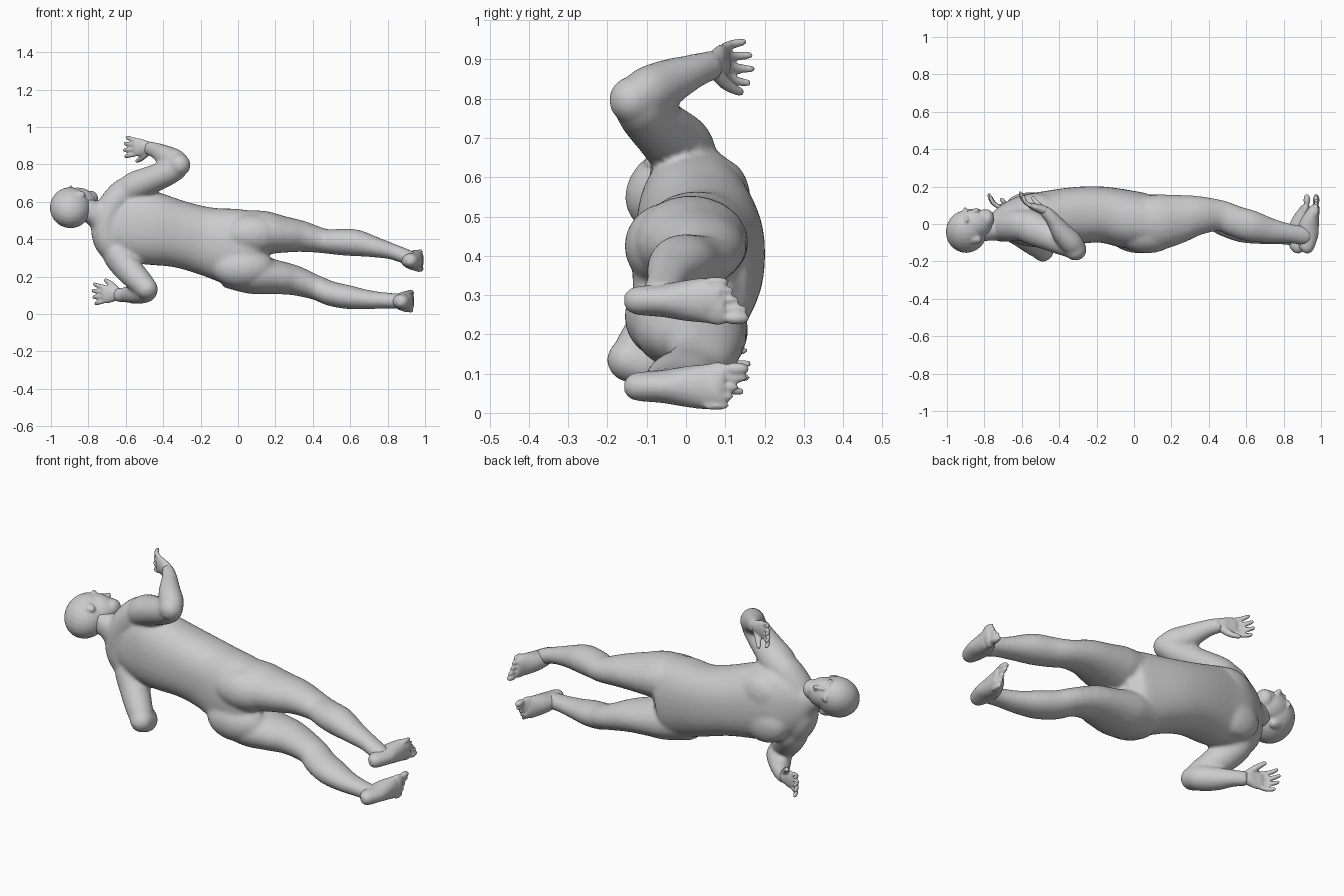
import bpy, bmesh, math
from mathutils import Vector, Matrix

bm = bmesh.new()


def spline(pts, n=4):
    """Catmull-Rom through tuples of any length."""
    P = [Vector(p) for p in pts]
    P = [P[0] * 2 - P[1]] + P + [P[-1] * 2 - P[-2]]
    out = []
    for i in range(1, len(P) - 2):
        a, b, c, d = P[i - 1:i + 3]
        for k in range(n):
            t = k / n
            out.append(0.5 * (2 * b + (c - a) * t + (2 * a - 5 * b + 4 * c - d) * t * t
                              + (3 * b - a - 3 * c + d) * t ** 3))
    return out + [P[-2]]


def tube(pts, ref=(0, 0, 1), sides=20, power=1.0, grow=0.0):
    """Loft of (x, y, z, half width along ref, half depth) sections."""
    S = spline(pts)
    C = [Vector(s[:3]) for s in S]
    rings = []
    for i, s in enumerate(S):
        t = (C[min(i + 1, len(C) - 1)] - C[max(i - 1, 0)]).normalized()
        u = Vector(ref)
        u = (u - t * u.dot(t)).normalized()
        w = t.cross(u)
        ring = []
        for k in range(sides):
            a = 2 * math.pi * k / sides
            ca, sa = math.cos(a), math.sin(a)
            ca = math.copysign(abs(ca) ** power, ca) * max(s[3] + grow, .002)
            sa = math.copysign(abs(sa) ** power, sa) * max(s[4] + grow, .002)
            ring.append(bm.verts.new(C[i] + u * ca + w * sa))
        rings.append(ring)
    for a, b in zip(rings, rings[1:]):
        for k in range(sides):
            j = (k + 1) % sides
            bm.faces.new((a[k], a[j], b[j], b[k]))
    bm.faces.new(rings[0][::-1])
    bm.faces.new(rings[-1])


def ball(c, r, rot=None):
    m = Matrix.Translation(c) @ (rot or Matrix()) @ Matrix.Diagonal((*r, 1))
    bmesh.ops.create_uvsphere(bm, u_segments=24, v_segments=14, radius=1, matrix=m)


def finish(name, voxel, iterations):
    """Fuse all parts built so far into one smooth object."""
    global bm
    bmesh.ops.recalc_face_normals(bm, faces=bm.faces[:])
    me = bpy.data.meshes.new(name)
    bm.to_mesh(me)
    bm.free()
    bm = bmesh.new()
    ob = bpy.data.objects.new(name, me)
    bpy.context.collection.objects.link(ob)
    rm = ob.modifiers.new("fuse", 'REMESH')
    rm.mode = 'VOXEL'
    rm.voxel_size = voxel
    rm.use_smooth_shade = True
    sm = ob.modifiers.new("soften", 'SMOOTH')
    sm.factor = .5
    sm.iterations = iterations


def hand(name, wrist, d, thumb, n):
    """Palm, four curled fingers and a thumb; d = reach, n = palm normal."""
    o, d, w, n = Vector(wrist), Vector(d).normalized(), Vector(thumb), Vector(n).normalized()
    tube([(*(o + d * s), a, b) for s, a, b in
          ((-.02, .024, .018), (.02, .036, .025), (.055, .047, .021), (.085, .046, .018), (.095, .036, .01))], w)
    for k, ln in enumerate((.068, .078, .073, .058)):
        off = (1.5 - k) * .025
        p = o + d * .084 + w * off
        path = ((0, 0, .013), (.5, .12, .012), (.85, .4, .011), (1, .65, .0085), (1.02, .72, .003))
        tube([(*(p + (d * a + n * b) * ln + w * off * .4 * a), r, r) for a, b, r in path], w, 10)
    path = ((.01, .02, 0, .019), (.045, .05, .015, .017), (.07, .066, .03, .014),
            (.092, .076, .045, .010), (.096, .078, .048, .003))
    tube([(*(o + d * a + w * b + n * c), r, r) for a, b, c, r in path], n, 10)
    finish(name, .006, 3)


def foot(name, x, z, inner):
    """Foot running from heel (-y) to toes (+y), sole towards +x."""
    rows = ((-.154, .90, .93, .018), (-.13, .882, .960, .035), (-.06, .87, .985, .042),
            (0, .885, .990, .052), (.06, .922, .993, .058), (.085, .942, .993, .054), (.10, .952, .990, .045))
    tube([(x + (lo + hi) / 2, y, z + inner * .01 * (y > .07), w, (hi - lo) / 2)
          for y, lo, hi, w in rows])
    for k in range(5):
        r = .018 if k == 0 else .0125
        ball((x + .974, .128 - .013 * k + (k == 1) * .008, z + inner * (.045 - .0235 * k)), (r, .034, r * .9))
    finish(name, .006, 3)


# torso and neck
tube([(-.83, -.03, .565, .062, .064), (-.77, -.02, .54, .068, .070), (-.725, -.01, .52, .105, .080),
      (-.66, .01, .50, .170, .110), (-.58, .02, .482, .20, .138), (-.46, .025, .457, .196, .152),
      (-.31, .045, .425, .178, .153), (-.17, .05, .39, .182, .150), (-.03, .025, .36, .205, .155),
      (.07, .012, .335, .208, .146), (.13, .015, .325, .15, .10)], sides=32, power=.88)
# shoulder girdle
tube([(-.655, -.005, .31, .06, .07), (-.695, -.005, .39, .078, .085), (-.705, -.01, .47, .08, .085),
      (-.68, -.01, .56, .08, .085), (-.61, -.005, .645, .08, .085), (-.56, -.01, .69, .06, .07)], (1, 0, 0))
# chest and buttocks
for c in ((-.52, .095, .54), (-.555, .10, .39)):
    ball(c, (.13, .070, .105))
for c in ((.07, -.045, .425), (.03, -.045, .245)):
    ball(c, (.17, .112, .110))

# legs
tube([(-.02, .02, .45, .10, .12), (.13, .012, .435, .113, .143), (.24, .028, .425, .095, .127),
      (.34, .045, .415, .080, .103), (.46, .045, .39, .062, .080), (.54, .015, .385, .066, .080),
      (.63, -.012, .38, .068, .080), (.73, -.035, .358, .052, .063), (.83, -.05, .332, .039, .048),
      (.92, -.065, .298, .036, .046), (.945, -.07, .29, .025, .03)], grow=.004)
tube([(-.06, .02, .245, .10, .12), (.08, .012, .215, .105, .143), (.20, .028, .197, .088, .127),
      (.30, .045, .18, .077, .103), (.42, .045, .14, .062, .080), (.50, .012, .108, .062, .080),
      (.59, -.018, .09, .060, .080), (.69, -.042, .077, .048, .063), (.79, -.058, .072, .039, .048),
      (.87, -.068, .068, .036, .046), (.895, -.07, .067, .025, .03)], grow=.004)

# arms: shoulder, elbow, wrist
tube([(-.62, .005, .62, .06, .07), (-.56, -.015, .675, .078, .088), (-.47, -.055, .715, .073, .080),
      (-.375, -.10, .755, .066, .068), (-.32, -.125, .785, .058, .058), (-.295, -.14, .80, .037, .037)],
     grow=.002)
ball((-.313, -.137, .797), (.060, .06, .060))
tube([(-.30, -.135, .80, .047, .047), (-.335, -.10, .815, .062, .058), (-.385, -.045, .842, .056, .052),
      (-.435, .025, .872, .040, .036), (-.482, .076, .888, .034, .027)], grow=.004)
tube([(-.66, .01, .385, .06, .07), (-.645, -.01, .32, .077, .087), (-.595, -.05, .25, .074, .078),
      (-.535, -.1, .185, .067, .067), (-.495, -.13, .145, .058, .058), (-.48, -.145, .13, .037, .037)],
     (1, 0, 0), grow=.002)
ball((-.488, -.14, .135), (.060, .062, .058))
tube([(-.47, -.14, .13, .045, .045), (-.495, -.10, .122, .058, .058), (-.545, -.04, .11, .053, .053),
      (-.60, .03, .103, .038, .036), (-.65, .07, .101, .034, .027)], grow=.004)
finish("body", .0095, 11)

hand("right_hand", (-.470, .070, .890), (-.95, .32, .02), (0, 0, -1), (.32, .95, 0))
hand("left_hand", (-.637, .064, .104), (-.95, .3, .02), (0, 0, 1), (.32, .95, 0))
foot("right_foot", 0, .286, -1)
foot("left_foot", -.05, .067, 1)

# head, turned towards its right (+z): local x = side, y = face, z = crown
face = Vector((.05, .79, .61)).normalized()
crown = Vector((-1, 0, .12))
crown = (crown - face * crown.dot(face)).normalized()
side = face.cross(crown)
R = Matrix((side, face, crown)).transposed().to_4x4()
H = Matrix.Translation((-.89, -.028, .577)) @ R


def head_ball(c, r):
    ball(H @ Vector(c), r, R)


head_ball((0, -.015, .005), (.102, .122, .110))
head_ball((0, .035, -.035), (.080, .084, .097))
head_ball((0, .070, -.100), (.050, .050, .040))
head_ball((0, .118, -.04), (.015, .026, .018))
head_ball((0, .108, -.018), (.011, .022, .032))
head_ball((0, .108, -.078), (.028, .014, .010))
for sx in (-1, 1):
    head_ball((sx * .034, .098, .014), (.030, .015, .009))
    head_ball((sx * .034, .094, -.008), (.016, .014, .010))
    head_ball((sx * .092, -.005, -.035), (.014, .022, .034))
finish("head", .007, 4)
